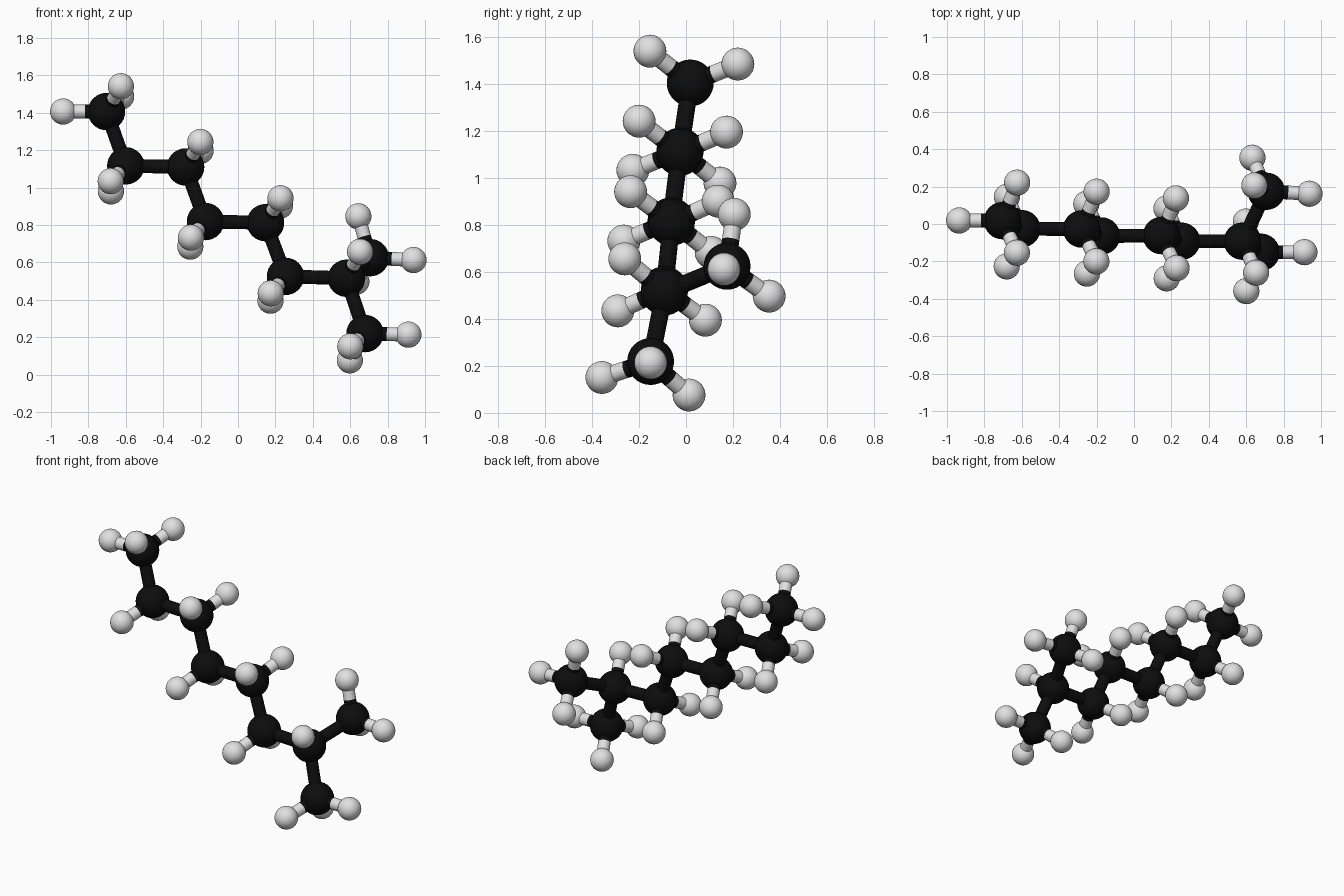
import bpy, math
from mathutils import Vector

if "Cube" in bpy.data.objects:
    bpy.data.objects.remove(bpy.data.objects["Cube"])

R_C, R_H, R_BOND, L_CH = 0.1, 0.07, 0.037, 0.232


def material(name, v):
    m = bpy.data.materials.new(name)
    m.diffuse_color = (v, v, v, 1)
    m.use_nodes = True
    m.node_tree.nodes["Principled BSDF"].inputs["Base Color"].default_value = m.diffuse_color
    return m


black = material("carbon black", 0.004)
white = material("hydrogen white", 0.75)


def finish(name, mat):
    ob = bpy.context.object
    ob.name = name
    ob.data.materials.append(mat)
    bpy.ops.object.shade_smooth_by_angle(angle=math.radians(40))
    return ob


def atom(name, p, r, mat):
    bpy.ops.mesh.primitive_uv_sphere_add(segments=32, ring_count=16, radius=r, location=p)
    finish(name, mat)


def rod(name, a, b, mat):
    d = b - a
    bpy.ops.mesh.primitive_cylinder_add(vertices=24, radius=R_BOND, depth=d.length, location=(a + b) / 2)
    ob = finish(name, mat)
    ob.rotation_mode = 'QUATERNION'
    ob.rotation_quaternion = d.to_track_quat('Z', 'Y')


# Carbon skeleton: zigzag chain of eight plus one branch
carbons = [Vector(c) for c in (
    (-0.703, 0.018, 1.406), (-0.60, -0.025, 1.116), (-0.28, -0.027, 1.110),
    (-0.174, -0.064, 0.818), (0.147, -0.062, 0.812), (0.254, -0.092, 0.525),
    (0.58, -0.092, 0.515), (0.679, -0.151, 0.219), (0.707, 0.175, 0.625))]
links = [(i, i + 1) for i in range(7)] + [(6, 8)]
near = {i: [b if a == i else a for a, b in links if i in (a, b)] for i in range(9)}

for i, p in enumerate(carbons):
    atom(f"carbon_{i + 1}", p, R_C, black)
for a, b in links:
    rod(f"carbon_bond_{a + 1}_{b + 1}", carbons[a], carbons[b], black)


def hydrogen_directions(i):
    """Tetrahedral directions left free by the neighbouring carbons."""
    u = [(carbons[j] - carbons[i]).normalized() for j in near[i]]
    if len(u) == 3:
        return [-(u[0] + u[1] + u[2]).normalized()]
    if len(u) == 2:
        out = -(u[0] + u[1]).normalized()
        side = u[0].cross(u[1]).normalized()
        h = math.radians(54)
        return [out * math.cos(h) + side * s * math.sin(h) for s in (1, -1)]
    # chain end: three staggered hydrogens
    j = near[i][0]
    ref = carbons[j] - carbons[near[j][0] if near[j][0] != i else near[j][1]]
    e1 = (ref - u[0] * ref.dot(u[0])).normalized()
    e2 = u[0].cross(e1)
    t = math.radians(109.5)
    return [u[0] * math.cos(t) + (e1 * math.cos(k * math.tau / 3) + e2 * math.sin(k * math.tau / 3)) * math.sin(t)
            for k in range(3)]


# Hydrogens, with bonds half black and half white
for i, p in enumerate(carbons):
    for k, d in enumerate(hydrogen_directions(i)):
        q, mid = p + d * L_CH, p + d * L_CH / 2
        tag = f"{i + 1}_{k + 1}"
        atom("hydrogen_" + tag, q, R_H, white)
        rod("bond_inner_" + tag, p, mid, black)
        rod("bond_outer_" + tag, mid, q, white)
